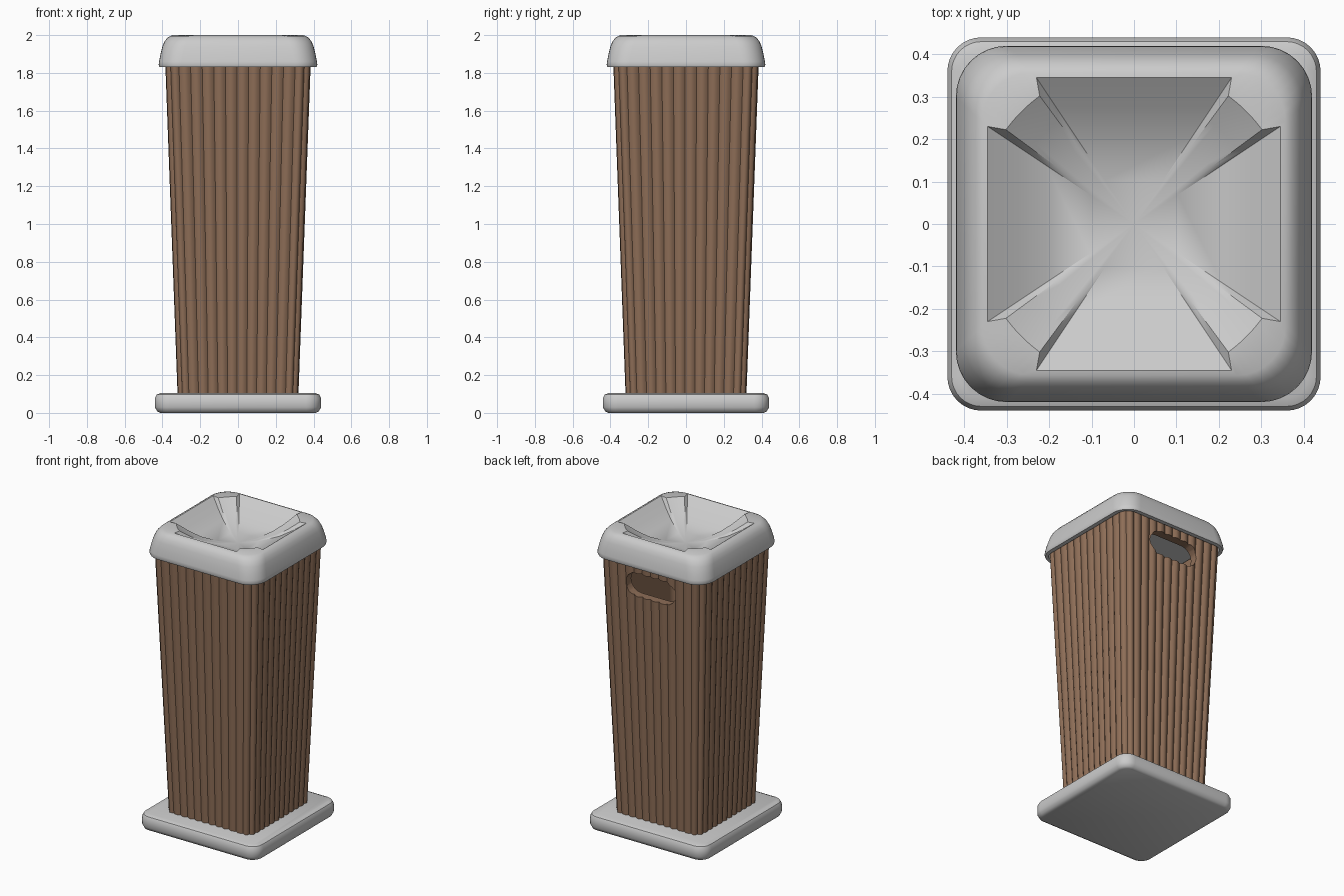
import bpy, bmesh, math
from mathutils import Vector

if "Cube" in bpy.data.objects:
    bpy.data.objects.remove(bpy.data.objects["Cube"])


def finish(name, bm, angle=30, mat=None):
    bmesh.ops.recalc_face_normals(bm, faces=bm.faces)
    me = bpy.data.meshes.new(name)
    bm.to_mesh(me)
    bm.free()
    ob = bpy.data.objects.new(name, me)
    bpy.context.collection.objects.link(ob)
    if mat:
        me.materials.append(mat)
    return ob


def smooth(ob, angle=30):
    bpy.ops.object.select_all(action='DESELECT')
    ob.select_set(True)
    bpy.context.view_layer.objects.active = ob
    bpy.ops.object.shade_smooth_by_angle(angle=math.radians(angle))


def ring(h, r, z, n=8):
    """Rounded square, counter-clockwise, n segments per corner."""
    pts = []
    for q in range(4):
        a0 = q * math.pi / 2
        cx = (h - r) * (1 if q in (0, 3) else -1)
        cy = (h - r) * (1 if q < 2 else -1)
        for i in range(n + 1):
            a = a0 + i / n * math.pi / 2
            pts.append(Vector((cx + r * math.cos(a), cy + r * math.sin(a), z)))
    return pts


def loft(bm, rings, closed=False):
    loops = [[bm.verts.new(p) for p in r] for r in rings]
    pairs = list(zip(loops, loops[1:]))
    if closed:
        pairs.append((loops[-1], loops[0]))
    for a, b in pairs:
        for i in range(len(a)):
            j = (i + 1) % len(a)
            bm.faces.new((a[i], a[j], b[j], b[i]))
    return loops


wood = bpy.data.materials.new("brown_wood")
wood.diffuse_color = (0.27, 0.155, 0.095, 1)
wood.use_nodes = True
wood.node_tree.nodes["Principled BSDF"].inputs["Base Color"].default_value = wood.diffuse_color

# Base plate
bm = bmesh.new()
prof = [(0.412, 0.0), (0.428, 0.008), (0.44, 0.03), (0.44, 0.078), (0.43, 0.097), (0.41, 0.105)]
loops = loft(bm, [ring(h, h - 0.36, z) for h, z in prof])
bm.faces.new(loops[0])
bm.faces.new(loops[-1])
smooth(finish("base_plate", bm), 40)


# Ribbed tapered body: scalloped rounded square
def ribbed(h, r, z, ribs=48, seg=6, depth=0.013):
    straight, arc = 2 * (h - r), r * math.pi / 2
    side = straight + arc
    pts = []
    for k in range(ribs * seg):
        s = (k / (ribs * seg)) * 4 * side
        q, t = int(s / side + 1e-9), s % side
        if side - t < 1e-7:
            t = 0
        if t < straight:
            p, nrm = Vector((h, t - (h - r), 0)), Vector((1, 0, 0))
        else:
            a = (t - straight) / r
            nrm = Vector((math.cos(a), math.sin(a), 0))
            p = Vector((h - r, h - r, 0)) + nrm * r
        p = p - nrm * depth * (1 - abs(math.sin(math.pi * (k % seg) / seg)))
        c, sn = round(math.cos(q * math.pi / 2)), round(math.sin(q * math.pi / 2))
        pts.append(Vector((p.x * c - p.y * sn, p.x * sn + p.y * c, z)))
    return pts


bm = bmesh.new()
loft(bm, [ribbed(0.32, 0.06, 0.10), ribbed(0.385, 0.072, 1.85),
          ribbed(0.325, 0.05, 1.85, depth=0), ribbed(0.26, 0.04, 0.10, depth=0)], closed=True)
body = finish("ribbed_body", bm, mat=wood)

# Hand slot through the back wall
bm = bmesh.new()
loops = []
for y in (0.2, 0.6):
    loop = []
    for side in (1, -1):
        for i in range(9):
            a = -math.pi / 2 + i * math.pi / 8
            loop.append(Vector((side * (0.105 + 0.078 * math.cos(a)), y,
                                1.70 + side * 0.078 * math.sin(a))))
    loops.append(loop)
caps = loft(bm, loops)
for c in caps:
    bm.faces.new(c)
cutter = finish("slot_cutter", bm, mat=wood)
cutter.hide_render = True
cutter.hide_viewport = False
mod = body.modifiers.new("slot", 'BOOLEAN')
mod.operation = 'DIFFERENCE'
mod.solver = 'EXACT'
mod.object = cutter
bpy.context.view_layer.objects.active = body
body.select_set(True)
bpy.ops.object.modifier_apply(modifier="slot")
bpy.data.objects.remove(cutter)
smooth(body, 30)


# Lid: rounded shell with a sunken funnel top
def crest(scale, z, h=0.345, r=0.115, n=8):
    pts = ring(h, r, z, n)
    for k, p in enumerate(pts):
        if 0 < k % (n + 1) < n:                     # cut the corners inward
            f = 0.375 / math.hypot(p.x, p.y)
            p.x *= f
            p.y *= f
    return [Vector((p.x * scale, p.y * scale, z)) for p in pts]


bm = bmesh.new()
prof = [(0.388, 0.07, 1.862), (0.388, 0.07, 1.83), (0.415, 0.115, 1.83), (0.42, 0.12, 1.842),
        (0.418, 0.12, 1.86), (0.41, 0.12, 1.90), (0.40, 0.12, 1.94), (0.389, 0.12, 1.967),
        (0.373, 0.118, 1.987), (0.357, 0.115, 1.996)]
rings = [ring(h, r, z) for h, r, z in prof]
rings += [crest(1, 2.0), crest(0.8, 1.95), crest(0.6, 1.91), crest(0.3, 1.877)]
loops = loft(bm, rings)
bm.faces.new(loops[0])
apex = bm.verts.new((0, 0, 1.866))
top = loops[-1]
for i in range(len(top)):
    bm.faces.new((top[i], top[(i + 1) % len(top)], apex))
smooth(finish("lid", bm), 35)
